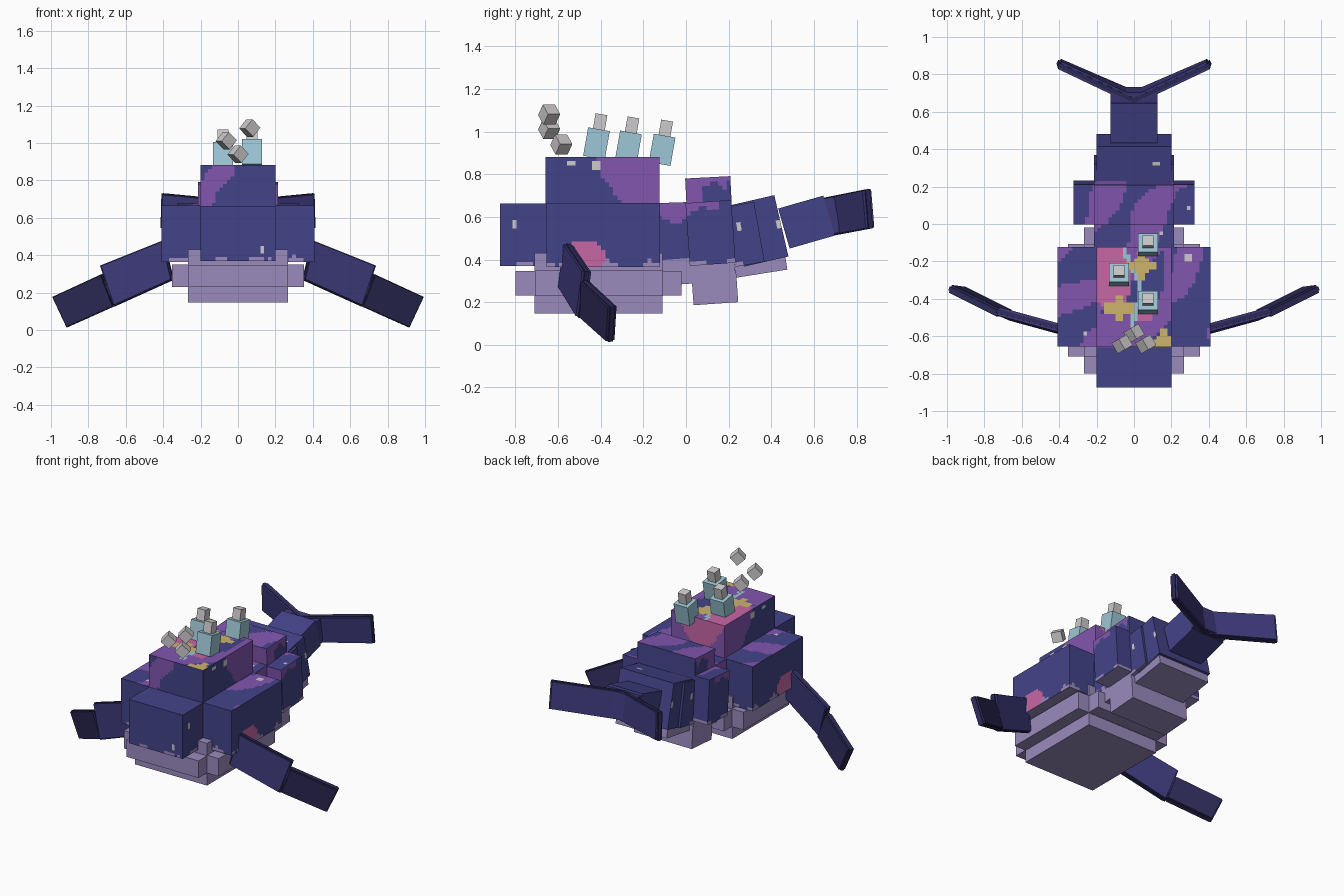
import bpy, bmesh, math
from math import sin, radians
from mathutils import Matrix, Vector, Euler

if "Cube" in bpy.data.objects:
    bpy.data.objects.remove(bpy.data.objects["Cube"])

# Palette, given as sRGB bytes and stored linear
PALETTE = [("navy", 68, 67, 138), ("fin_navy", 61, 57, 122), ("dark_navy", 45, 42, 88),
           ("lavender", 154, 139, 190), ("purple", 130, 86, 176), ("pink", 200, 103, 166),
           ("yellow", 205, 180, 108), ("pale_blue", 157, 199, 214), ("pale_grey", 206, 202, 205)]
NAVY, FIN, DARK, LAV, PURPLE, PINK, YELLOW, BLUE, GREY = range(9)
MATS = []
for name, *rgb in PALETTE:
    m = bpy.data.materials.new(name)
    lin = [((c / 255 + 0.055) / 1.055) ** 2.4 for c in rgb]
    m.diffuse_color = (*lin, 1)
    m.use_nodes = True
    m.node_tree.nodes["Principled BSDF"].inputs["Base Color"].default_value = m.diffuse_color
    MATS.append(m)


def finish(name, bm, matrix=Matrix()):
    bmesh.ops.recalc_face_normals(bm, faces=bm.faces)
    me = bpy.data.meshes.new(name)
    bm.to_mesh(me)
    bm.free()
    for m in MATS:
        me.materials.append(m)
    ob = bpy.data.objects.new(name, me)
    ob.matrix_world = matrix
    bpy.context.collection.objects.link(ob)
    return ob


def box(name, centre, size, colour, rot=(0, 0, 0), cell=0.02):
    """Box; colour is an index, or a rule of world position and normal."""
    bm = bmesh.new()
    bmesh.ops.create_cube(bm, size=1, matrix=Matrix.Diagonal((*size, 1)))
    mat = Matrix.Translation(centre) @ Euler([radians(a) for a in rot]).to_matrix().to_4x4()
    if callable(colour):
        for axis in range(3):
            n = max(1, round(size[axis] / cell))
            no = Vector([float(i == axis) for i in range(3)])
            for k in range(1, n):
                co = no * size[axis] * (k / n - 0.5)
                bmesh.ops.bisect_plane(bm, geom=bm.verts[:] + bm.edges[:] + bm.faces[:],
                                       plane_co=co, plane_no=no)
    bm.normal_update()
    for f in bm.faces:
        if callable(colour):
            f.material_index = colour(mat @ f.calc_center_median(), mat.to_3x3() @ f.normal)
        else:
            f.material_index = colour
    return finish(name, bm, mat)


def span(name, lo, hi, colour):
    lo, hi = Vector(lo), Vector(hi)
    return box(name, (lo + hi) / 2, hi - lo, colour)


def slab(name, corners, thick, colour, grow=0.0):
    """Flat plate through four corners, thickened both ways."""
    pts = [Vector(c) for c in corners]
    mid = sum(pts, Vector()) / 4
    pts = [mid + (p - mid) * (1 + grow) for p in pts]
    n = (pts[2] - pts[0]).cross(pts[3] - pts[1]).normalized() * thick / 2
    bm = bmesh.new()
    a = [bm.verts.new(p + n) for p in pts]
    b = [bm.verts.new(p - n) for p in pts]
    bm.faces.new(a)
    bm.faces.new(b[::-1])
    for i in range(4):
        j = (i + 1) % 4
        bm.faces.new((a[i], b[i], b[j], a[j]))
    for f in bm.faces:
        f.material_index = colour
    return finish(name, bm)


# Painted markings
def ellipse(u, v, cu, cv, ru, rv):
    return ((u - cu) / ru) ** 2 + ((v - cv) / rv) ** 2 < 1


def star(u, v, cu, cv, r=0.075):
    a, b = abs(u - cu), abs(v - cv)
    return (a < 0.025 and b < r) or (b < 0.025 and a < r) or a + b < 0.065


def streaks(x, y):
    return sin(15 * (x - y) + 1.5 * sin(5 * (x + y))) + 0.7 * sin(8 * (x + y) + 1)


def speck(p):
    side = [(-0.8, 0.57), (-0.54, 0.85), (-0.42, 0.84), (0.25, 0.55), (0.43, 0.56)]
    top = [(-0.26, -0.59), (0.29, -0.18), (0.14, -0.05), (0.30, 0.08), (0.12, 0.32)]
    return (any(abs(p.y - a) < .011 and abs(p.z - b) < .016 for a, b in side)
            or any(abs(p.x - a) < .012 and abs(p.y - b) < .012 for a, b in top)
            or (p.y < -0.6 and abs(p.x - 0.13) < .012 and abs(p.z - 0.43) < .02))


def hull_paint(p, n):
    edge = 0.378 + 0.012 * sin(31 * (p.x + p.y)) + 0.008 * sin(67 * (p.x - p.y))
    if n.z < -0.8 or p.z < edge:
        return LAV
    if speck(p):
        return GREY
    if n.z > 0.8:
        return PURPLE if p.y > -0.66 and streaks(p.x, p.y) > 0.5 else NAVY
    if abs(n.x) > 0.8 and ellipse(p.y, p.z, -0.47, 0.42, 0.09, 0.075):
        return PINK
    return NAVY


def hump_paint(p, n):
    if n.z > 0.8:
        if star(p.x, p.y, 0.04, -0.22) or star(p.x, p.y, -0.08, -0.45) or star(p.x, p.y, 0.16, -0.64):
            return YELLOW
        if -0.6 < p.y < -0.12 and abs(p.x - 0.02 - 0.03 * sin(14 * p.y) + 0.12 * (p.y + 0.5)) < 0.013:
            return BLUE
        if ellipse(p.x, p.y, -0.12, -0.27, 0.11, 0.19) or ellipse(p.x, p.y, 0.04, -0.47, 0.07, 0.06):
            return PINK
        return NAVY if streaks(p.x, p.y) < -0.35 else PURPLE
    if speck(p):
        return GREY
    if n.y > 0.8:
        return PINK if abs(p.x + 0.02) < 0.19 * (p.z - 0.62) / 0.26 else PURPLE
    if n.y < -0.8:
        t = p.x + 0.2 - (p.z - 0.665) * 0.65
        return PURPLE if -0.08 < t < 0.05 + 0.015 * sin(40 * p.z) else NAVY
    return PURPLE if p.y > -0.43 + max(0, 0.84 - p.z) * 0.75 else NAVY


def tail_paint(p, n):
    if n.z < -0.8 or p.z < 0.385 + 0.012 * sin(35 * p.y):
        return LAV if p.y < 0.45 else NAVY
    if speck(p):
        return GREY
    if n.z > 0.8:
        return PURPLE if p.y < 0.23 and streaks(p.x, p.y) > 0.15 else NAVY
    return PURPLE if p.z > 0.59 + 0.5 * max(0, p.y) + 0.02 * sin(30 * p.y) and p.y < 0.16 else NAVY


def fin_paint(p, n):
    notch = ellipse(p.y, p.z, 0.13, 0.69, 0.06, 0.07) or ellipse(p.y, p.z, 0.21, 0.71, 0.02, 0.08)
    if n.z > 0.8:
        notch = streaks(p.x, p.y) < 0
    return NAVY if notch else PURPLE


# Head and body
span("body", (-0.41, -0.655, 0.365), (0.41, -0.122, 0.665), hull_paint)
span("nose", (-0.2, -0.873, 0.37), (0.2, -0.64, 0.664), hull_paint)
span("hump", (-0.2, -0.658, 0.66), (0.2, -0.124, 0.882), hump_paint)

# Stepped belly
span("belly_core", (-0.267, -0.71, 0.147), (0.267, -0.11, 0.43), LAV)
span("belly_long", (-0.267, -0.80, 0.232), (0.267, -0.02, 0.347), LAV)
span("belly_wide", (-0.352, -0.708, 0.23), (0.352, -0.108, 0.35), LAV)
box("tail_belly_front", (0, 0.06, 0.35), (0.43, 0.34, 0.12), LAV, (4, 0, 0))
box("tail_belly_low", (0, 0.135, 0.268), (0.43, 0.21, 0.15), LAV, (4, 0, 0))
box("tail_belly_rear", (0, 0.345, 0.378), (0.38, 0.25, 0.09), LAV, (9, 0, 0))

# Tapering tail
box("tail_neck", (0, -0.055, 0.52), (0.43, 0.15, 0.295), tail_paint, (2, 0, 0))
box("tail_wide", (0, 0.115, 0.525), (0.645, 0.215, 0.295), tail_paint, (4, 0, 0))
box("back_fin", (0, 0.105, 0.725), (0.43, 0.212, 0.122), fin_paint, (3, 0, 0))
box("tail_middle", (0, 0.275, 0.518), (0.43, 0.14, 0.285), tail_paint, (10, 0, 0))
box("tail_rear", (0, 0.345, 0.535), (0.40, 0.21, 0.295), tail_paint, (13, 0, 0))
box("tail_thin", (0, 0.565, 0.576), (0.25, 0.22, 0.195), NAVY, (16, 0, 0))
box("tail_tip", (0, 0.645, 0.60), (0.25, 0.15, 0.17), FIN, (10, 0, 0))

# Flippers and flukes, each a plate with a darker thin rim
PLATES = [("flipper_inner", FIN, [(0.40, -0.555, 0.475), (0.73, -0.465, 0.343), (0.66, -0.495, 0.13), (0.35, -0.58, 0.27)]),
          ("flipper_outer", DARK, [(0.725, -0.475, 0.298), (0.985, -0.345, 0.178), (0.91, -0.355, 0.018), (0.66, -0.48, 0.13)]),
          ("fluke", FIN, [(0.0, 0.66, 0.69), (0.40, 0.85, 0.728), (0.405, 0.865, 0.548), (0.0, 0.69, 0.515)])]
for label, colour, corners in PLATES:
    for side, s in (("left", -1), ("right", 1)):
        pts = [(s * x, y, z) for x, y, z in corners]
        slab(f"{label}_{side}", pts, 0.045, colour, -0.02)
        slab(f"{label}_rim_{side}", pts, 0.022, DARK, 0.025)

# Leaning vents with a puff on each
for i, (x, y, z) in enumerate([(0.075, -0.42, 0.945), (-0.08, -0.27, 0.93), (0.075, -0.112, 0.915)]):
    box(f"vent_{i}", (x, y, z), (0.105, 0.103, 0.135), BLUE, (-10, 0, 0))
    box(f"vent_puff_{i}", (x, y + 0.017, z + 0.1), (0.058, 0.056, 0.075), GREY, (-10, 0, 0))

# Loose smoke cubes
for i, c in enumerate([(0.063, -0.642, 1.08), (-0.063, -0.642, 1.012), (0, -0.585, 0.94)]):
    box(f"smoke_{i}", c, (0.066, 0.066, 0.066), GREY, (0, 42, 30))
